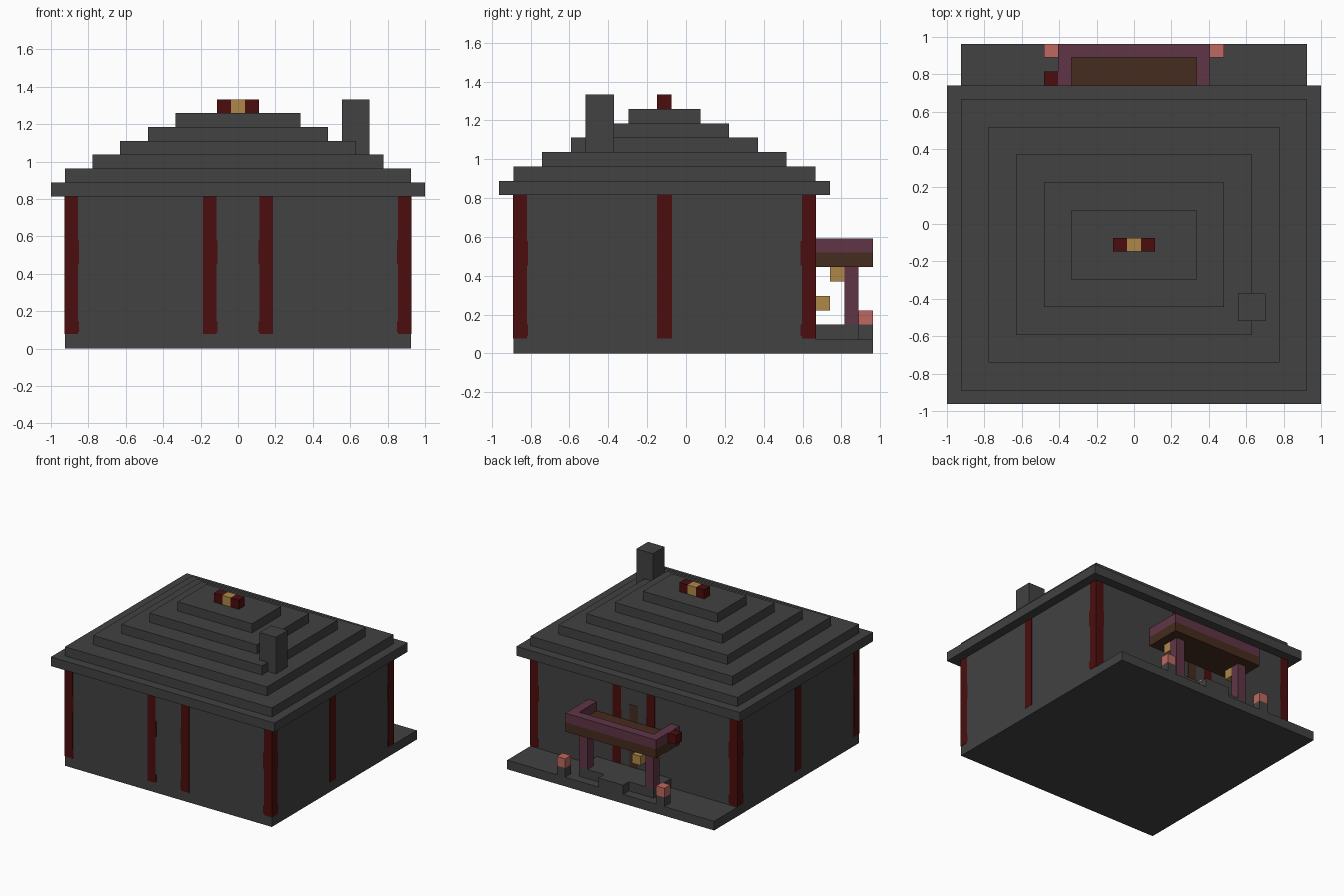
import bpy
import bmesh

cube = bpy.data.objects.get("Cube")
if cube:
    bpy.data.objects.remove(cube, do_unlink=True)

U = 2 / 27  # edge of one building block


def material(name, colour):
    m = bpy.data.materials.new(name)
    m.use_nodes = True
    m.diffuse_color = (*colour, 1)
    m.node_tree.nodes["Principled BSDF"].inputs["Base Color"].default_value = (*colour, 1)
    return m


stone = material("dark stone", (0.054, 0.054, 0.054))
red = material("dark red", (0.07, 0.004, 0.004))
purple = material("plum wood", (0.115, 0.036, 0.061))
brown = material("brown wood", (0.061, 0.025, 0.014))
gold = material("gold", (0.43, 0.25, 0.065))
pink = material("coral", (0.51, 0.14, 0.115))


def blocks(name, mat, *boxes):
    """One object from boxes given as x0, x1, y0, y1, z0, z1 in block units."""
    bm = bmesh.new()
    for x0, x1, y0, y1, z0, z1 in boxes:
        verts = bmesh.ops.create_cube(bm, size=1)["verts"]
        for v in verts:
            v.co.x = (x1 if v.co.x > 0 else x0) * U - 1
            v.co.y = (y1 if v.co.y > 0 else y0) * U - 13 * U
            v.co.z = (z1 if v.co.z > 0 else z0) * U
    mesh = bpy.data.meshes.new(name)
    bm.to_mesh(mesh)
    bm.free()
    mesh.materials.append(mat)
    obj = bpy.data.objects.new(name, mesh)
    bpy.context.collection.objects.link(obj)
    return obj


# Foundation and walls
blocks("foundation", stone, (1, 26, 1, 26, 0, 1))
blocks("walls", stone, (1, 26, 1, 22, 1, 11))

# Stepped roof: eave, then tiers shrinking by two blocks a side
blocks("eave", stone, (0, 27, 0, 23, 11, 12))
for t in range(5):
    i = 1 + 2 * t
    blocks(f"roof_tier_{t + 1}", stone, (i, 27 - i, i, 23 - i, 12 + t, 13 + t))
blocks("chimney", stone, (21, 23, 6, 8, 13, 18))
blocks("ridge_ornament_ends", red, (12, 13, 11, 12, 17, 18), (14, 15, 11, 12, 17, 18))
blocks("ridge_ornament_centre", gold, (13, 14, 11, 12, 17, 18))

# Timber columns set just proud of the walls, with slightly wider bands
E = 0.03


def column(name, x, y):
    shaft = (x - E, x + 1 + E, y - E, y + 1 + E)
    ix = 0.09 if x > 13 else 0
    ax = 0.09 if x < 13 else 0
    iy = 0.09 if y > 11 else 0
    ay = 0.09 if y < 11 else 0
    slim = (x - E + ix, x + 1 + E - ax, y - E + iy, y + 1 + E - ay)
    blocks(name, red, (*slim, 1.05, 11), (*shaft, 1.2, 2), (*shaft, 6.1, 7.8))


for x in (1, 11, 15, 25):
    for y in (1, 21):
        column(f"column_{x}_{y}", x, y)
for x in (1, 25):
    column(f"side_column_{x}", x, 11)

# Back door strip and its lantern
blocks("door_panel", brown, (13, 14, 21.9, 22.04, 2, 8.8))
blocks("door_lantern", gold, (12, 13, 22, 23, 3, 4))

# Porch floor with a central step
blocks("porch_floor", stone, (9, 18, 22, 25, 1, 2))
blocks("porch_step", stone, (12, 15, 25, 26, 1, 2))

# Porch canopy: deck with a raised rim on three sides
blocks("canopy_deck", brown, (8, 19, 22, 26, 6, 7))
blocks("canopy_rim", purple, (8, 9, 22, 25, 7, 8), (18, 19, 22, 25, 7, 8),
       (8, 19, 25, 26, 7, 8))
blocks("canopy_bracket", red, (7, 8, 23, 24, 7, 8))

# Posts, hanging lamps and outer lamp stands on both sides
for side, post, stand in (("right", 9, 7), ("left", 17, 19)):
    blocks(f"porch_post_{side}", purple, (post, post + 1, 24, 25, 2, 6))
    blocks(f"hanging_lamp_{side}", gold, (post, post + 1, 23, 24, 5, 6))
    blocks(f"lamp_stand_{side}", stone, (stand, stand + 1, 25, 26, 1, 2))
    blocks(f"lamp_{side}", pink, (stand, stand + 1, 25, 26, 2, 3))
